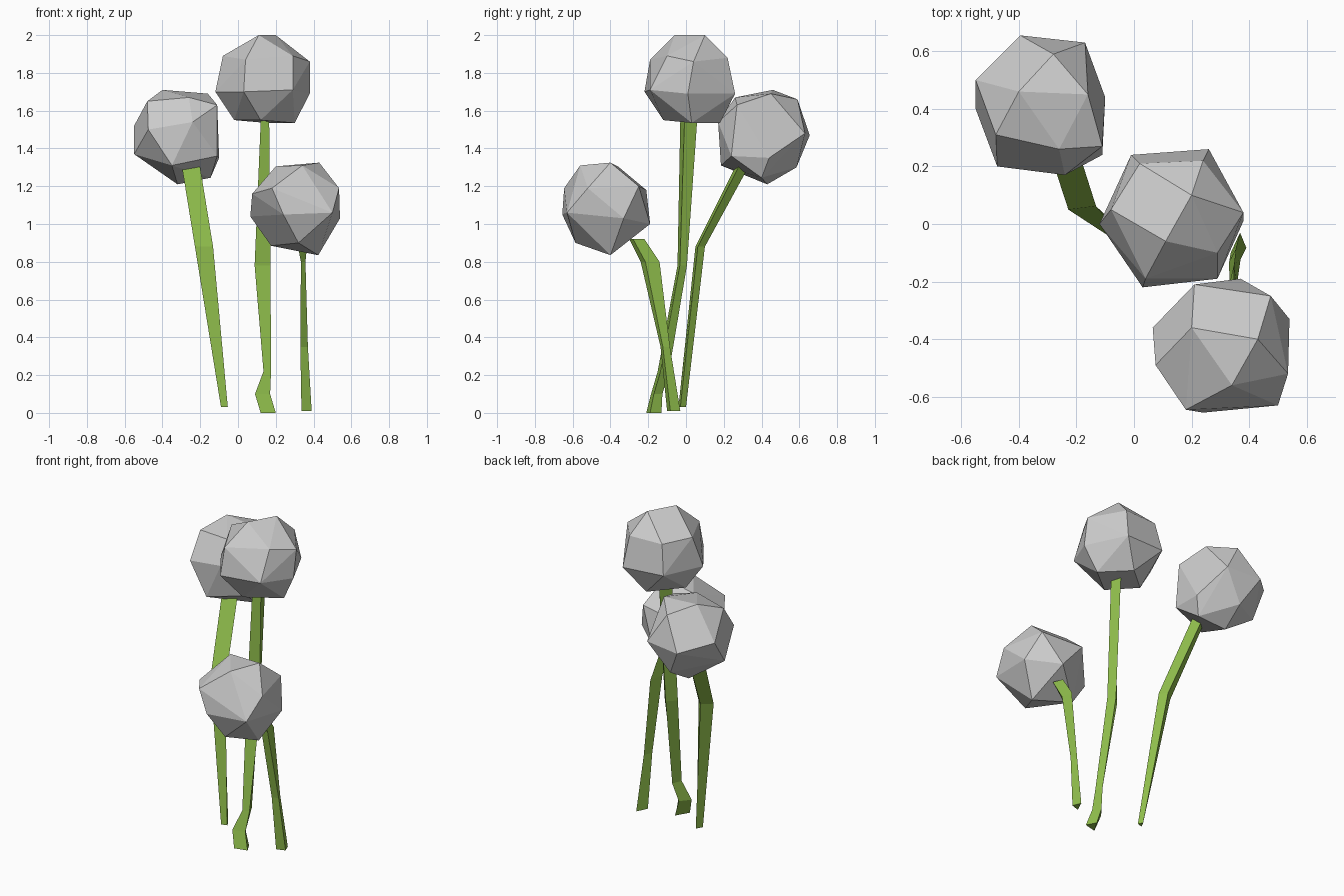
import bpy
import bmesh

green = bpy.data.materials.new("stem_green")
green.diffuse_color = (0.27, 0.50, 0.07, 1)


def finish(bm, name, material=None):
    bmesh.ops.recalc_face_normals(bm, faces=bm.faces)
    mesh = bpy.data.meshes.new(name)
    bm.to_mesh(mesh)
    bm.free()
    if material:
        mesh.materials.append(material)
    obj = bpy.data.objects.new(name, mesh)
    bpy.context.collection.objects.link(obj)
    return obj


def head(name, corners):
    """Faceted flower ball: convex hull around its corners."""
    bm = bmesh.new()
    for c in corners:
        bm.verts.new(c)
    res = bmesh.ops.convex_hull(bm, input=bm.verts[:])
    loose = [v for v in bm.verts if not v.link_faces]
    bmesh.ops.delete(bm, geom=loose, context='VERTS')
    bmesh.ops.dissolve_limit(bm, angle_limit=0.09, verts=bm.verts[:], edges=bm.edges[:])
    finish(bm, name)


def stem(name, sections):
    """Three-sided stalk through (x, y, z, half width x, half width y)."""
    bm = bmesh.new()
    rings = []
    for x, y, z, wx, wy in sections:
        rings.append([bm.verts.new((x + u * wx, y + v * wy, z))
                      for u, v in ((-1, -1), (1, -0.5), (0.2, 1))])
    for a, b in zip(rings, rings[1:]):
        for i in range(3):
            j = (i + 1) % 3
            bm.faces.new((a[i], a[j], b[j], b[i]))
    bm.faces.new(rings[0])
    bm.faces.new(rings[-1])
    finish(bm, name, green)


# Flower heads
head("middle_head", [
    (-0.12, 0, 1.70), (0.03, -0.22, 1.70), (0.29, -0.19, 1.71),
    (0.38, 0.01, 1.69), (0.26, 0.26, 1.69), (-0.01, 0.24, 1.70),
    (-0.08, 0.05, 1.89), (0.04, -0.19, 1.87), (0.29, -0.10, 1.89),
    (0.38, 0.04, 1.86), (0.24, 0.22, 1.88), (0.02, 0.21, 1.88),
    (0.20, 0.10, 2.0), (0.11, -0.06, 2.0),
    (0.30, 0.03, 1.535), (-0.02, 0.03, 1.55), (0.15, 0.18, 1.535), (0.12, -0.12, 1.55)])

head("left_head", [
    (-0.40, 0.46, 1.71), (-0.16, 0.45, 1.69), (-0.48, 0.31, 1.65),
    (-0.28, 0.59, 1.66), (-0.26, 0.26, 1.67), (-0.11, 0.27, 1.63),
    (-0.55, 0.50, 1.52), (-0.475, 0.20, 1.50), (-0.24, 0.17, 1.54),
    (-0.395, 0.655, 1.47), (-0.17, 0.63, 1.48), (-0.55, 0.40, 1.37),
    (-0.35, 0.185, 1.31), (-0.10, 0.44, 1.35), (-0.11, 0.24, 1.36),
    (-0.32, 0.43, 1.21), (-0.145, 0.40, 1.245), (-0.30, 0.585, 1.30)])

head("right_head", [
    (0.43, -0.40, 1.325), (0.20, -0.36, 1.305), (0.34, -0.56, 1.31),
    (0.21, -0.21, 1.18), (0.475, -0.25, 1.20), (0.535, -0.52, 1.19),
    (0.18, -0.645, 1.19), (0.50, -0.63, 1.06), (0.24, -0.655, 1.05),
    (0.075, -0.49, 1.16), (0.065, -0.36, 1.04), (0.37, -0.19, 1.0),
    (0.54, -0.33, 1.03), (0.425, -0.40, 0.835), (0.175, -0.34, 0.885),
    (0.32, -0.585, 0.90)])

# Stems, from the foot up
stem("middle_stem", [
    (0.16, -0.17, 0.0, 0.04, 0.04), (0.13, -0.155, 0.1, 0.04, 0.03),
    (0.155, -0.12, 0.22, 0.02, 0.03), (0.13, -0.02, 0.78, 0.042, 0.025),
    (0.143, 0.015, 1.56, 0.022, 0.045)])
stem("left_stem", [
    (-0.072, -0.02, 0.03, 0.018, 0.02), (-0.18, 0.075, 0.88, 0.048, 0.025),
    (-0.25, 0.30, 1.31, 0.048, 0.035)])
stem("right_stem", [
    (0.363, -0.065, 0.01, 0.027, 0.035), (0.35, -0.11, 0.35, 0.02, 0.025),
    (0.345, -0.19, 0.80, 0.012, 0.05), (0.34, -0.26, 0.92, 0.03, 0.04)])
